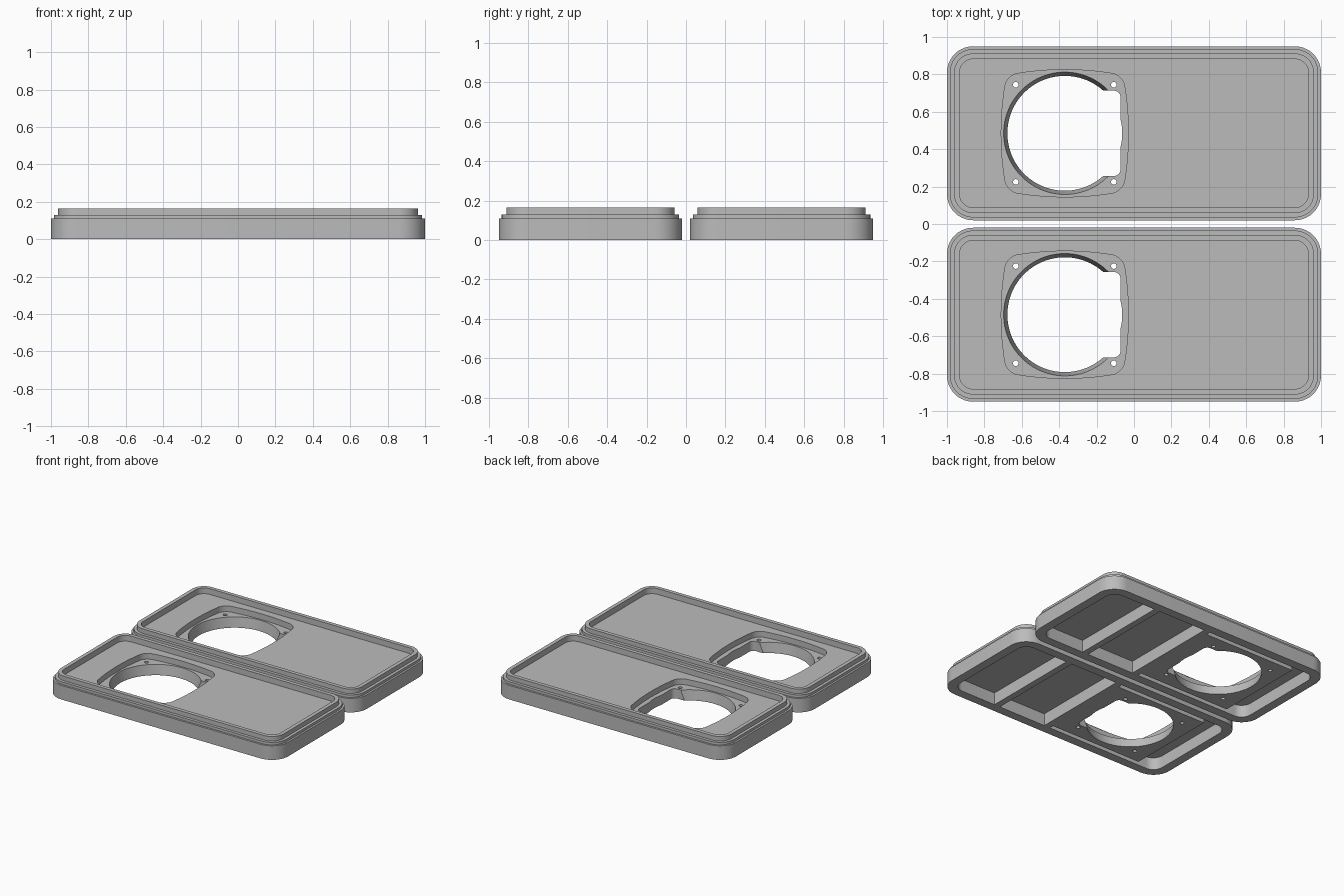
import bpy, bmesh, math

if "Cube" in bpy.data.objects:
    bpy.data.objects.remove(bpy.data.objects["Cube"])

grey = bpy.data.materials.new("plain grey")
grey.diffuse_color = (0.5, 0.5, 0.5, 1)
grey.use_nodes = True
grey.node_tree.nodes["Principled BSDF"].inputs["Base Color"].default_value = grey.diffuse_color


def rounded_rect(hx, hy, r, cx=0.0, cy=0.0, seg=10, side=1):
    """Counter-clockwise outline with rounded corners; side subdivides the straights."""
    pts = []
    corners = [(hx - r, hy - r, 0), (r - hx, hy - r, 90),
               (r - hx, r - hy, 180), (hx - r, r - hy, 270)]
    for px, py, a0 in corners:
        for i in range(seg + 1):
            a = math.radians(a0 + 90 * i / seg)
            pts.append((px + r * math.cos(a), py + r * math.sin(a)))
    out = []
    for i, p in enumerate(pts):
        out.append(p)
        if i % (seg + 1) == seg:
            q = pts[(i + 1) % len(pts)]
            out += [(p[0] + (q[0] - p[0]) * k / side, p[1] + (q[1] - p[1]) * k / side)
                    for k in range(1, side)]
    return [(x + cx, y + cy) for x, y in out]


def loft(name, rings):
    """Closed solid through (outline, z) rings with equal point counts."""
    bm = bmesh.new()
    loops = [[bm.verts.new((x, y, z)) for x, y in pts] for pts, z in rings]
    n = len(loops[0])
    for a, b in zip(loops, loops[1:]):
        for i in range(n):
            bm.faces.new((a[i], a[(i + 1) % n], b[(i + 1) % n], b[i]))
    bm.faces.new(loops[0][::-1])
    bm.faces.new(loops[-1])
    bmesh.ops.recalc_face_normals(bm, faces=bm.faces)
    me = bpy.data.meshes.new(name)
    bm.to_mesh(me)
    bm.free()
    me.materials.append(grey)
    ob = bpy.data.objects.new(name, me)
    bpy.context.collection.objects.link(ob)
    return ob


def prism(name, pts, z0, z1):
    return loft(name, [(pts, z0), (pts, z1)])


def box(name, x0, x1, hy, z0, z1):
    return prism(name, [(x0, -hy), (x1, -hy), (x1, hy), (x0, hy)], z0, z1)


def circle(r, cx, cy, n):
    return [(cx + r * math.cos(2 * math.pi * i / n), cy + r * math.sin(2 * math.pi * i / n))
            for i in range(n)]


def cut(target, cutter):
    bpy.context.view_layer.objects.active = target
    m = target.modifiers.new("cut", 'BOOLEAN')
    m.operation = 'DIFFERENCE'
    m.solver = 'EXACT'
    m.object = cutter
    bpy.ops.object.modifier_apply(modifier=m.name)
    bpy.data.objects.remove(cutter)


HX, HY, R = 1.0, 0.465, 0.14
FLOOR, POCKET, CEILING = 0.12, 0.075, 0.095
CX = -0.37


def inset(d):
    return rounded_rect(HX - d, HY - d, R - d)


# Stepped panel with raised rim and sunken top
panel = loft("panel_front", [
    (inset(0), 0), (inset(0), 0.11), (inset(0.015), 0.11), (inset(0.015), 0.13),
    (inset(0.038), 0.13), (inset(0.038), 0.165), (inset(0.068), 0.165), (inset(0.068), FLOOR)])

# Hollow underside, leaving two cross ribs and a solid block around the opening
cavity = prism("cavity", rounded_rect(HX - 0.07, HY - 0.07, 0.08), -0.05, CEILING)
cut(cavity, box("rib_gap", 0.50, 0.55, 0.6, -0.1, 0.2))
cut(cavity, box("rib_gap", 0.04, 0.09, 0.6, -0.1, 0.2))
cut(cavity, box("block_gap", -0.75, 0.06, 0.36, -0.1, 0.2))
cut(panel, cavity)

# Pocket with bowed sides around the opening
bowed = [(CX + x * (1 - 0.09 * (y / 0.34) ** 2), y * (1 - 0.09 * (x / 0.34) ** 2))
         for x, y in rounded_rect(0.34, 0.34, 0.06, seg=8, side=12)]
cut(panel, prism("pocket", bowed, POCKET, 0.3))

# Round opening, flared upward except along the notch side
N = 96
low = circle(0.307, CX, 0, N)
high = []
for i in range(N):
    a = 2 * math.pi * i / N
    r = 0.307 if math.cos(a) > math.cos(math.radians(45)) else 0.327
    high.append((CX + r * math.cos(a), r * math.sin(a)))
cut(panel, loft("opening", [(low, -0.05), (low, 0.01), (high, POCKET - 0.002), (high, 0.25)]))

# Square notch on one side of the opening
cut(panel, prism("notch", rounded_rect(0.114, 0.228, 0.035, cx=-0.186, seg=6), -0.06, 0.26))

# Four screw holes
for x in (-0.632, -0.108):
    for y in (-0.26, 0.26):
        cut(panel, prism("screw_hole", circle(0.015, x, y, 16), -0.07, 0.27))

# Shade, then place the two matching panels side by side
bpy.ops.object.select_all(action='DESELECT')
panel.select_set(True)
bpy.context.view_layer.objects.active = panel
bpy.ops.object.shade_smooth_by_angle(angle=math.radians(30))
back = panel.copy()
back.data = panel.data.copy()
back.name = "panel_back"
bpy.context.collection.objects.link(back)
panel.location.y = -0.485
back.location.y = 0.485
